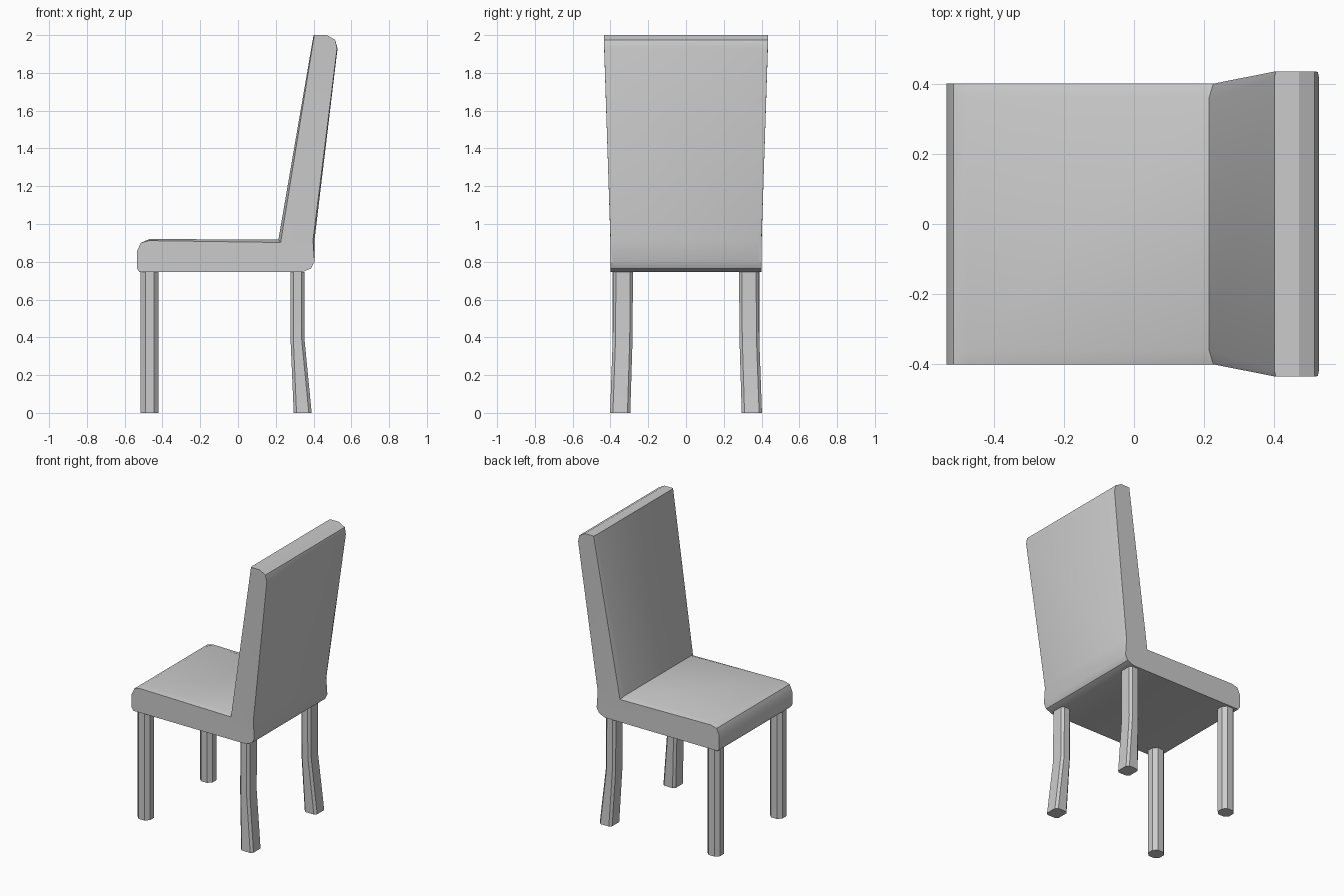
import bpy, bmesh

if "Cube" in bpy.data.objects:
    bpy.data.objects.remove(bpy.data.objects["Cube"])


def finish(name, bm):
    bmesh.ops.recalc_face_normals(bm, faces=bm.faces[:])
    mesh = bpy.data.meshes.new(name)
    bm.to_mesh(mesh)
    bm.free()
    obj = bpy.data.objects.new(name, mesh)
    bpy.context.collection.objects.link(obj)
    bpy.ops.object.select_all(action='DESELECT')
    obj.select_set(True)
    bpy.context.view_layer.objects.active = obj
    bpy.ops.object.shade_smooth_by_angle(angle=0.5)
    return obj


# Upholstered seat and back: side profile of the padded centre as
# (x, z, half width, x shift at the side edge, z shift at the side edge)
seat = [
    (0.405, 0.915, 0.40, -0.008, 0.0), (0.405, 0.80, 0.40, 0, 0),
    (0.387, 0.765, 0.40, 0, 0), (0.34, 0.745, 0.40, 0, 0),
    (-0.522, 0.745, 0.40, 0, 0), (-0.535, 0.765, 0.40, 0, 0),
    (-0.535, 0.855, 0.40, 0, 0), (-0.515, 0.90, 0.40, 0, 0),
    (-0.47, 0.92, 0.40, 0, -0.008), (0.214, 0.918, 0.40, 0.012, -0.016),
]
back = [
    (0.40, 2.0, 0.435, 0.004, 0), (0.47, 2.0, 0.435, 0, 0),
    (0.514, 1.975, 0.435, 0, 0), (0.527, 1.93, 0.433, -0.003, 0),
]


def seat_and_back():
    bm = bmesh.new()
    profile = seat + back
    rows = []
    for side, edge in ((-1, 1), (-1, 0), (1, 0), (1, 1)):
        rows.append([bm.verts.new((x + dx * edge, side * (w - 0.04 * (1 - edge) * (1 if z < 1 and x < 0.3 else 0.4)),
                                   z + dz * edge)) for x, z, w, dx, dz in profile])
    n, s = len(profile), len(seat)
    for a, b in zip(rows, rows[1:]):
        for i in range(n):
            j = (i + 1) % n
            bm.faces.new((a[i], a[j], b[j], b[i]))
    # side panels, split where the back leans outward
    for row in (rows[0], rows[-1]):
        bm.faces.new(row[:s])
        bm.faces.new([row[s - 1]] + row[s:] + [row[0]])
    return finish("seat_and_back", bm)


def leg(name, sections, chamfer, side):
    """Loft chamfered rectangles (z, x0, x1, y0, y1) into a leg."""
    bm = bmesh.new()
    c = chamfer
    rings = []
    for z, x0, x1, y0, y1 in sections:
        ring = [(x0 + c, y0), (x1 - c, y0), (x1, y0 + c), (x1, y1 - c),
                (x1 - c, y1), (x0 + c, y1), (x0, y1 - c), (x0, y0 + c)]
        rings.append([bm.verts.new((x, side * y, z)) for x, y in ring])
    for a, b in zip(rings, rings[1:]):
        for i in range(8):
            j = (i + 1) % 8
            bm.faces.new((a[i], a[j], b[j], b[i]))
    bm.faces.new(rings[0])
    bm.faces.new(rings[-1])
    return finish(name, bm)


seat_and_back()

# Straight front legs and kicked-out rear legs
front = [(0, -0.515, -0.42, 0.295, 0.388), (0.745, -0.515, -0.42, 0.295, 0.388)]
rear = [(0, 0.295, 0.39, 0.295, 0.402), (0.39, 0.278, 0.352, 0.283, 0.388),
        (0.745, 0.278, 0.352, 0.281, 0.386)]
for side, label in ((-1, "right"), (1, "left")):
    leg("front_leg_" + label, front, 0.025, side)
    leg("rear_leg_" + label, rear, 0.015, side)
